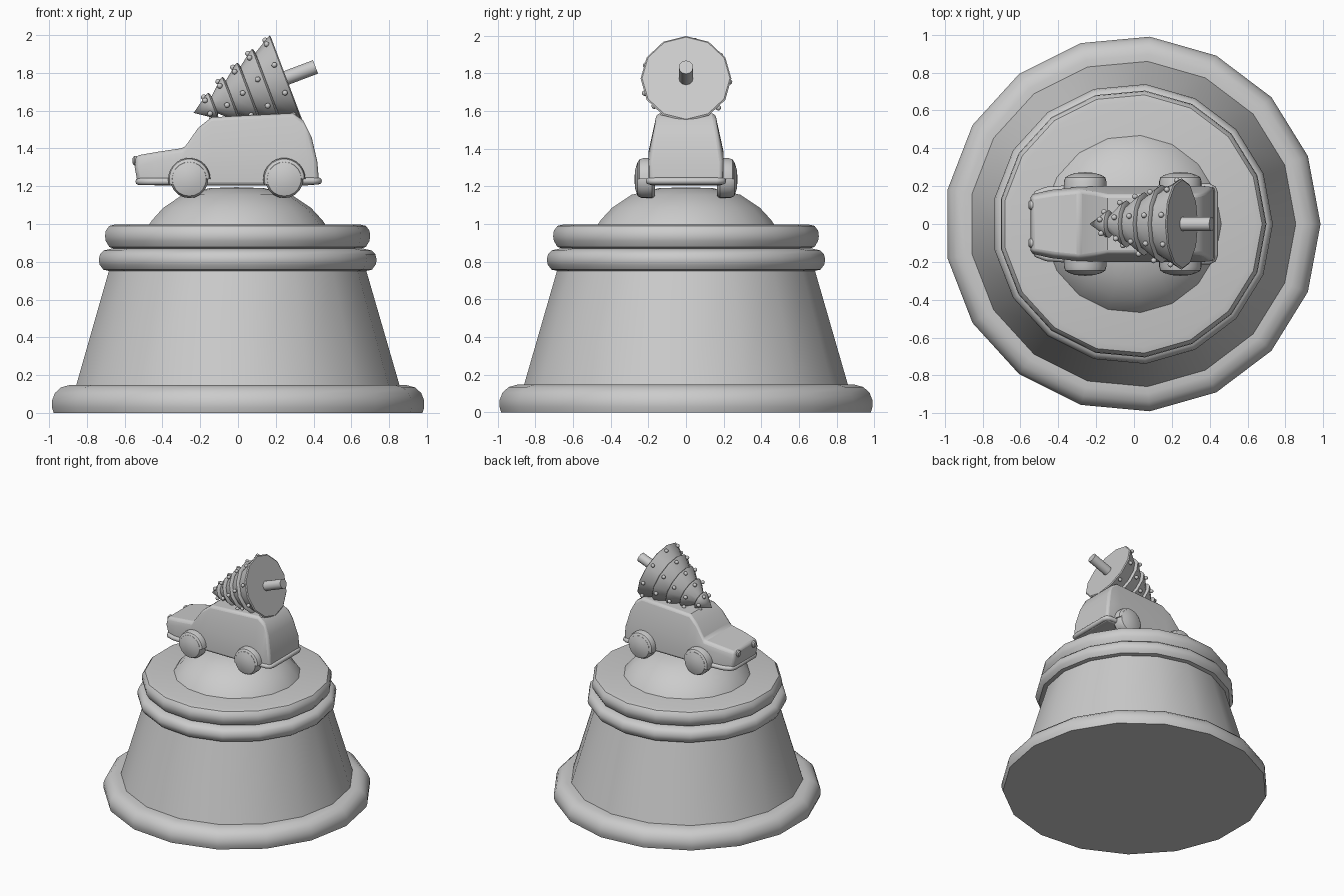
import bpy, bmesh
from math import pi, cos, sin, radians
from mathutils import Matrix, Vector

if "Cube" in bpy.data.objects:
    bpy.data.objects.remove(bpy.data.objects["Cube"])


def finish(name, bm, angle=35, mirror=False, bevel=0):
    bmesh.ops.remove_doubles(bm, verts=bm.verts, dist=1e-5)
    bmesh.ops.recalc_face_normals(bm, faces=bm.faces)
    me = bpy.data.meshes.new(name)
    bm.to_mesh(me)
    bm.free()
    ob = bpy.data.objects.new(name, me)
    bpy.context.collection.objects.link(ob)
    bpy.ops.object.select_all(action='DESELECT')
    ob.select_set(True)
    bpy.context.view_layer.objects.active = ob
    bpy.ops.object.shade_smooth_by_angle(angle=radians(angle))
    if bevel:
        m = ob.modifiers.new("Bevel", 'BEVEL')
        m.width, m.segments, m.limit_method = bevel, 3, 'ANGLE'
        m.angle_limit = radians(40)
    if mirror:
        m = ob.modifiers.new("Mirror", 'MIRROR')
        m.use_axis = (False, True, False)
    return ob


def lathe(name, profile, sides, mat, start=0, sweep=2 * pi, **kw):
    bm = bmesh.new()
    full = sweep > 6.28
    rings = []
    for i in range(sides if full else sides + 1):
        a = start + sweep * i / sides
        rings.append([bm.verts.new(mat @ Vector((r * cos(a), r * sin(a), h))) for r, h in profile])
    for i in range(sides):
        p, q = rings[i], rings[(i + 1) % len(rings)]
        for k in range(len(profile) - 1):
            bm.faces.new((p[k], q[k], q[k + 1], p[k + 1]))
    if not full:
        bm.faces.new(rings[0])
        bm.faces.new(rings[-1])
    bmesh.ops.remove_doubles(bm, verts=bm.verts, dist=1e-5)
    return finish(name, bm, **kw)


# bell-shaped pedestal, 17 sides
centre = Matrix.Translation((-0.008, 0, 0))
lathe("pedestal_foot", [(0, 0), (0.985, 0), (0.994, 0.03), (0.994, 0.065), (0.978, 0.105),
      (0.945, 0.135), (0.90, 0.147), (0.84, 0.147), (0, 0.147)], 17, centre)
lathe("pedestal_body", [(0, 0.14), (0.865, 0.14), (0.685, 0.76), (0, 0.76)], 17, centre)
lathe("lower_ring", [(0, 0.75), (0.68, 0.75), (0.717, 0.758), (0.737, 0.785), (0.742, 0.81),
      (0.735, 0.84), (0.715, 0.86), (0.67, 0.87), (0, 0.87)], 17, centre)
lathe("upper_ring", [(0, 0.865), (0.645, 0.865), (0.685, 0.878), (0.704, 0.91), (0.708, 0.935),
      (0.704, 0.965), (0.685, 0.99), (0.65, 0.998), (0, 0.998)], 17, centre)
lathe("dome", [(0, 0.99), (0.475, 0.99), (0.455, 1.02), (0.395, 1.085), (0.29, 1.155),
      (0.145, 1.19), (0, 1.195)], 17, centre)

# car body: stations of bottom, belt and top points as (x, half width, z)
stations = [
    ((-0.53, 0.145, 1.21), (-0.547, 0.155, 1.30), (-0.54, 0.145, 1.362)),
    ((-0.44, 0.175, 1.205), (-0.44, 0.18, 1.33), (-0.42, 0.165, 1.383)),
    ((-0.30, 0.19, 1.205), (-0.30, 0.195, 1.345), (-0.285, 0.178, 1.403)),
    ((-0.21, 0.198, 1.205), (-0.215, 0.198, 1.37), (-0.21, 0.168, 1.51)),
    ((-0.14, 0.20, 1.205), (-0.145, 0.20, 1.38), (-0.14, 0.155, 1.565)),
    ((0.28, 0.20, 1.205), (0.29, 0.20, 1.38), (0.29, 0.155, 1.587)),
    ((0.37, 0.20, 1.205), (0.365, 0.20, 1.37), (0.345, 0.16, 1.55)),
    ((0.43, 0.195, 1.21), (0.42, 0.195, 1.33), (0.39, 0.175, 1.46)),
]
bm = bmesh.new()
loops = []
for st in stations:
    left = [bm.verts.new((x, -w, z)) for x, w, z in st]
    right = [bm.verts.new((x, w, z)) for x, w, z in reversed(st)]
    loops.append(left + right)
for p, q in zip(loops, loops[1:]):
    for k in range(6):
        j = (k + 1) % 6
        bm.faces.new((p[k], q[k], q[j], p[j]))
for lp in (loops[0], loops[-1]):
    bm.faces.new((lp[0], lp[1], lp[4], lp[5]))
    bm.faces.new((lp[1], lp[2], lp[3], lp[4]))
finish("car_body", bm, bevel=0.018)

# wheels and fenders, mirrored to the far side
for label, x in (("front", -0.258), ("rear", 0.245)):
    m = Matrix.Translation((x, 0, 1.238)) @ Matrix.Rotation(-pi / 2, 4, 'X')
    lathe(label + "_wheels", [(0, 0.165), (0.09, 0.165), (0.101, 0.18), (0.101, 0.235),
          (0.09, 0.257), (0.05, 0.27), (0, 0.274)], 20, m, mirror=True)
    lathe(label + "_fenders", [(0, 0.16), (0.112, 0.16), (0.112, 0.225), (0.106, 0.246),
          (0.09, 0.256), (0, 0.26)], 14, m, pi - 0.3, pi + 0.3, mirror=True)


# bumpers
def bumper(name, pts, z):
    cu = bpy.data.curves.new(name, 'CURVE')
    cu.dimensions = '3D'
    cu.bevel_depth, cu.bevel_resolution, cu.use_fill_caps = 0.019, 2, True
    path = pts + [(x, -y) for x, y in reversed(pts)]
    sp = cu.splines.new('POLY')
    sp.points.add(len(path) - 1)
    for p, (x, y) in zip(sp.points, path):
        p.co = (x, y, z, 1)
    bpy.context.collection.objects.link(bpy.data.objects.new(name, cu))


bumper("front_bumper", [(-0.36, 0.185), (-0.46, 0.178), (-0.51, 0.16), (-0.525, 0.13)], 1.225)
bumper("rear_bumper", [(0.33, 0.195), (0.395, 0.195), (0.418, 0.185), (0.426, 0.16)], 1.228)

# headlights
m = Matrix.Translation((-0.535, 0.1, 1.335)) @ Matrix.Rotation(-pi / 2, 4, 'Y')
lathe("headlights", [(0, 0), (0.026, 0), (0.026, 0.014), (0.018, 0.022), (0, 0.023)], 12, m, mirror=True)

# tree lying on the roof, axis running from tip to trunk
tree = Matrix.Translation((-0.235, 0, 1.588)) @ Matrix.Rotation(radians(69.3), 4, 'Y')
tiers = [(0.115, 0.074), (0.215, 0.125), (0.315, 0.168), (0.415, 0.208), (0.525, 0.241)]
prof = [(0, 0)]
for s, r in tiers:
    prof += [(r - 0.008, s - 0.02), (r, s - 0.006), (r - 0.008, s)]
    if s < 0.5:
        prof.append((r - 0.026, s + 0.004))
lathe("tree", prof + [(0, 0.525)], 12, tree)
lathe("trunk", [(0, 0.5), (0.038, 0.5), (0.038, 0.69), (0, 0.69)], 12, tree)

# baubles staggered around the tiers
bm = bmesh.new()
for i, (s, r) in enumerate(tiers):
    n = 5 + i
    for k in range(n):
        a = 2 * pi * (k + 0.5 * (i % 2) + 0.2) / n
        h = s - 0.035
        pos = Vector(((r - 0.01) * cos(a), (r - 0.01) * sin(a), h))
        bmesh.ops.create_uvsphere(bm, u_segments=10, v_segments=6, radius=0.015,
                                  matrix=tree @ Matrix.Translation(pos))
finish("baubles", bm, angle=60)
